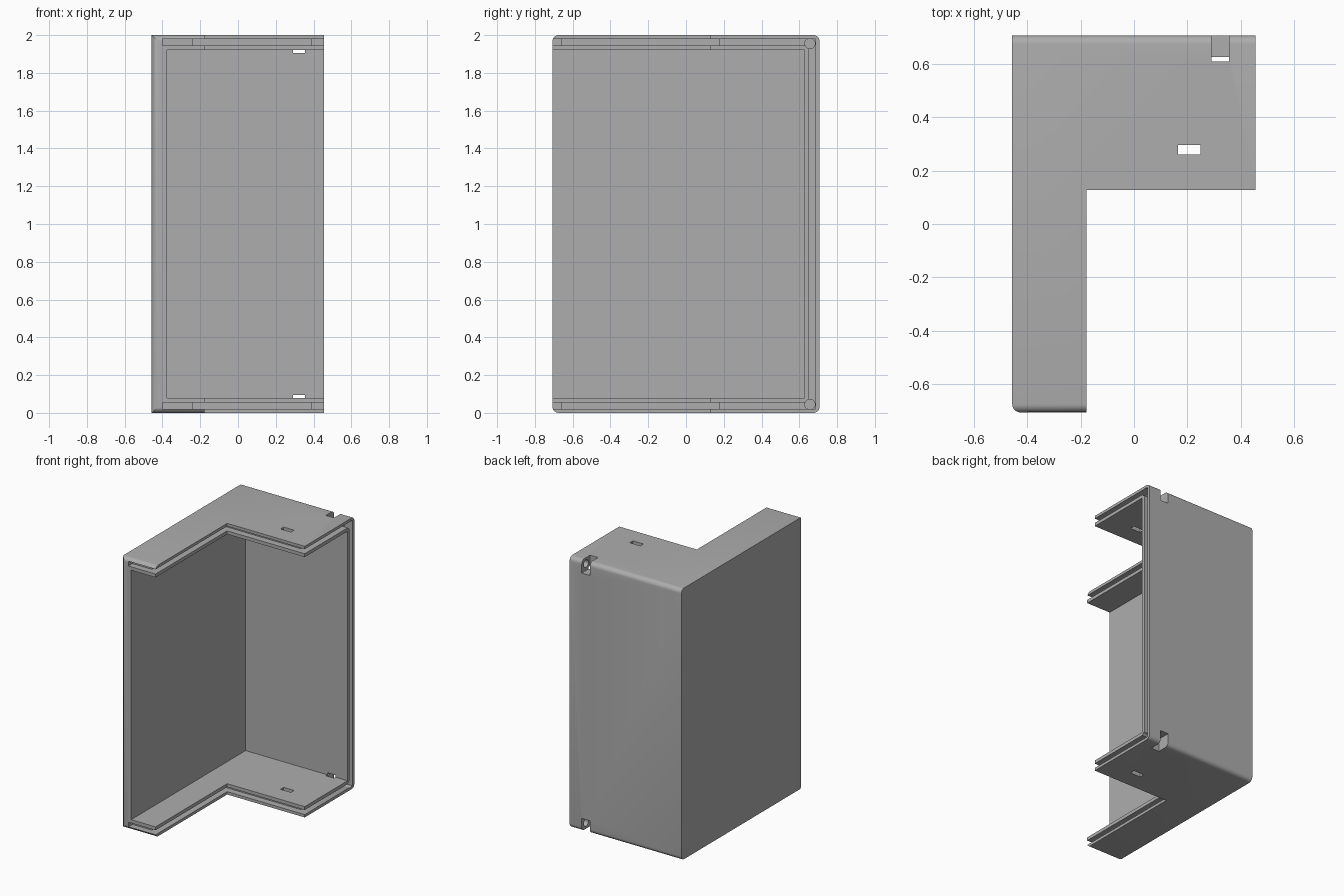
import bpy, bmesh, math
from mathutils import Matrix, Vector

cube = bpy.data.objects.get("Cube")
if cube:
    bpy.data.objects.remove(cube, do_unlink=True)

LEFT, RIGHT, HALF_Y, TOP = -0.457, 0.455, 0.707, 2.0
WALL = 0.08
ARM_X, BLOCK_Y = -0.178, 0.128      # edges of the cut-away front corner

grey = bpy.data.materials.new("mid grey")
grey.use_nodes = True
colour = (0.42, 0.42, 0.42, 1)
grey.diffuse_color = colour
grey.node_tree.nodes["Principled BSDF"].inputs["Base Color"].default_value = colour


def finish(bm, name):
    bmesh.ops.recalc_face_normals(bm, faces=bm.faces)
    mesh = bpy.data.meshes.new(name)
    bm.to_mesh(mesh)
    bm.free()
    ob = bpy.data.objects.new(name, mesh)
    bpy.context.collection.objects.link(ob)
    return ob


def box_mesh(x0, x1, y0, y1, z0, z1):
    bm = bmesh.new()
    bmesh.ops.create_cube(bm, size=1)
    for v in bm.verts:
        v.co = Vector((x1 if v.co.x > 0 else x0,
                       y1 if v.co.y > 0 else y0,
                       z1 if v.co.z > 0 else z0))
    return bm


def prism(points, z0, z1, name):
    bm = bmesh.new()
    face = bm.faces.new([bm.verts.new((x, y, z0)) for x, y in points])
    top = bmesh.ops.extrude_face_region(bm, geom=[face])["geom"]
    for v in top:
        if isinstance(v, bmesh.types.BMVert):
            v.co.z = z1
    return finish(bm, name)


def cut(target, cutter):
    cutter.hide_render = True
    mod = target.modifiers.new("cut", "BOOLEAN")
    mod.operation = "DIFFERENCE"
    mod.solver = "EXACT"
    mod.object = cutter
    bpy.ops.object.select_all(action="DESELECT")
    bpy.context.view_layer.objects.active = target
    target.select_set(True)
    bpy.ops.object.modifier_apply(modifier=mod.name)
    bpy.data.objects.remove(cutter, do_unlink=True)


def cut_box(target, *bounds):
    cut(target, finish(box_mesh(*bounds), "box_cutter"))


# Outer block, rounded along the front and back edges
bm = box_mesh(LEFT, RIGHT, -HALF_Y, HALF_Y, 0, TOP)
rounded = []
for e in bm.edges:
    a, b = e.verts[0].co, e.verts[1].co
    along_x = abs(a.x - b.x) > 0.1
    front_left = abs(a.z - b.z) > 0.1 and a.x < 0 and a.y < 0
    if along_x or front_left:
        rounded.append(e)
bmesh.ops.bevel(bm, geom=rounded, offset=0.032, segments=6, profile=0.5,
                affect="EDGES")
shell = finish(bm, "corner_shell")
shell.data.materials.append(grey)

# Hollow interior, then the open front corner leaving L-shaped end plates
cut_box(shell, LEFT + WALL, 1, -1, HALF_Y - WALL, WALL, TOP - WALL)
cut_box(shell, ARM_X, 1, -1, BLOCK_Y, -1, 3)

# Grooves along the open edges of both plates and the back wall
groove = [(-0.40, -0.66), (-0.24, -0.66), (-0.24, 0.177), (0.39, 0.177),
          (0.39, 0.686), (0.6, 0.686), (0.6, -0.8), (-0.40, -0.8)]
for low, high in ((0.021, 0.055), (TOP - 0.055, TOP - 0.021)):
    cut(shell, prism(groove, low, high, "groove_cutter"))
cut_box(shell, 0.39, 0.6, 0.652, 0.686, 0.03, TOP - 0.03)

# Screw pockets and screw holes at the back corners
for low, high, hole_z in ((-0.1, 0.095, 0.045), (TOP - 0.095, TOP + 0.1, TOP - 0.045)):
    cut_box(shell, 0.29, 0.356, 0.61, 0.8, low, high)
    bm = bmesh.new()
    bmesh.ops.create_cone(bm, cap_ends=True, segments=24, radius1=0.027,
                          radius2=0.027, depth=0.2)
    bm.transform(Matrix.Translation((0.42, 0.656, hole_z))
                 @ Matrix.Rotation(math.pi / 2, 4, "Y"))
    cut(shell, finish(bm, "hole_cutter"))

# Small slot through both plates
cut_box(shell, 0.165, 0.25, 0.26, 0.297, -0.1, TOP + 0.1)

bpy.ops.object.select_all(action="DESELECT")
bpy.context.view_layer.objects.active = shell
shell.select_set(True)
bpy.ops.object.shade_smooth_by_angle(angle=math.radians(30))
